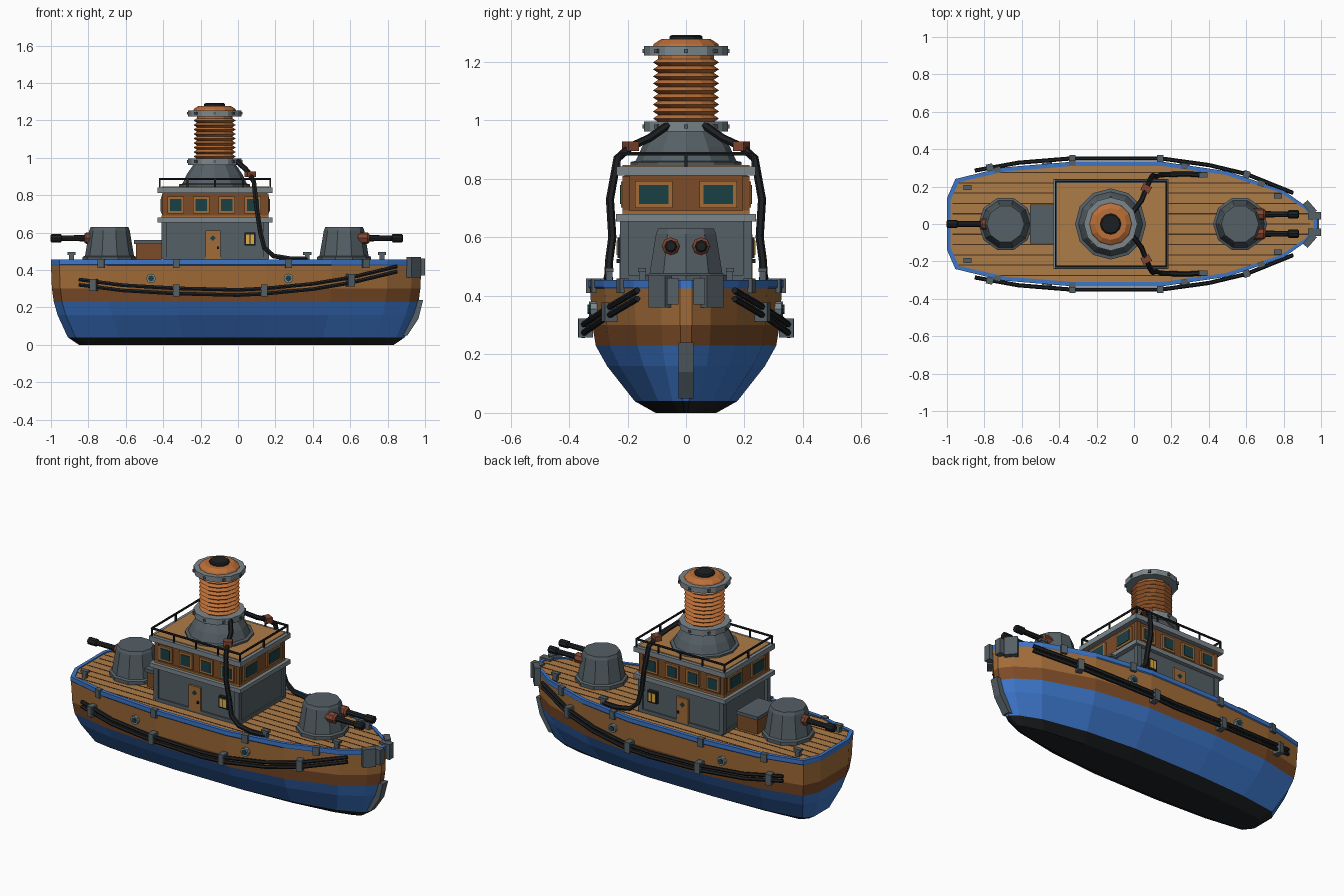
import bpy, bmesh, math
from mathutils import Matrix, Vector

if "Cube" in bpy.data.objects:
    bpy.data.objects.remove(bpy.data.objects["Cube"])

def mat(name, r, g, b):
    m = bpy.data.materials.new(name)
    m.diffuse_color = (r, g, b, 1)
    m.use_nodes = True
    m.node_tree.nodes["Principled BSDF"].inputs["Base Color"].default_value = m.diffuse_color
    return m

BLUE = mat("blue_paint", .045, .18, .58)
BLACK = mat("black", .012, .014, .016)
WOOD = mat("hull_wood", .36, .15, .04)
DARKWOOD = mat("dark_wood", .2, .07, .02)
DECK = mat("deck_wood", .42, .2, .065)
SEAM = mat("seam", .06, .03, .012)
GREY = mat("steel", .09, .115, .13)
LIGHT = mat("light_steel", .2, .24, .26)
COPPER = mat("copper", .5, .16, .04)
RUST = mat("rust", .22, .06, .03)
GLASS = mat("glass", .01, .05, .06)
LAMP = mat("lamp_yellow", .75, .42, .06)

def finish(name, bm, m):
    bmesh.ops.recalc_face_normals(bm, faces=bm.faces)
    me = bpy.data.meshes.new(name)
    bm.to_mesh(me)
    bm.free()
    me.materials.append(m)
    ob = bpy.data.objects.new(name, me)
    bpy.context.collection.objects.link(ob)
    return ob

def loft(name, rings, m, mtx=Matrix(), bottom=True, top=True):
    bm = bmesh.new()
    vs = [[bm.verts.new(mtx @ Vector(p)) for p in r] for r in rings]
    n = len(vs[0])
    for a, b in zip(vs, vs[1:]):
        for i in range(n):
            bm.faces.new((a[i], a[(i + 1) % n], b[(i + 1) % n], b[i]))
    if bottom:
        bm.faces.new(vs[0][::-1])
    if top:
        bm.faces.new(vs[-1])
    return finish(name, bm, m)

def box(name, x, y, z, m, rz=0):
    """Box from (min, max) ranges, turned about its own centre."""
    c = Vector([(a + b) / 2 for a, b in (x, y, z)])
    s = [b - a for a, b in (x, y, z)]
    bm = bmesh.new()
    bmesh.ops.create_cube(bm, size=1, matrix=Matrix.Translation(c) @ Matrix.Rotation(rz, 4, 'Z') @ Matrix.Diagonal((*s, 1)))
    return finish(name, bm, m)

def cbox(name, c, s, m, rz=0):
    return box(name, *[(a - b / 2, a + b / 2) for a, b in zip(c, s)], m, rz)

def lathe(name, profile, m, loc=(0, 0, 0), n=12, axis='Z'):
    rot = {'Z': Matrix(), 'X': Matrix.Rotation(math.pi / 2, 4, 'Y'), '-X': Matrix.Rotation(-math.pi / 2, 4, 'Y'),
           'Y': Matrix.Rotation(-math.pi / 2, 4, 'X')}[axis]
    rings = [[(r * math.cos(2 * math.pi * i / n), r * math.sin(2 * math.pi * i / n), z) for i in range(n)] for r, z in profile]
    return loft(name, rings, m, Matrix.Translation(loc) @ rot)

def tube(name, pts, r, m, closed=False):
    cu = bpy.data.curves.new(name, 'CURVE')
    cu.dimensions = '3D'
    cu.bevel_depth, cu.bevel_resolution, cu.use_fill_caps = r, 1, True
    sp = cu.splines.new('POLY')
    sp.points.add(len(pts) - 1)
    for p, q in zip(sp.points, pts):
        p.co = (*q, 1)
    sp.use_cyclic_u = closed
    cu.materials.append(m)
    ob = bpy.data.objects.new(name, cu)
    bpy.context.collection.objects.link(ob)
    bpy.ops.object.select_all(action='DESELECT')
    ob.select_set(True)
    bpy.context.view_layer.objects.active = ob
    bpy.ops.object.convert(target='MESH')
    for p in ob.data.polygons:
        p.use_smooth = False

# hull: one plan outline, scaled at each level
HALF = [(-1, .135), (-.955, .235), (-.7, .295), (-.33, .325), (.15, .325), (.5, .275), (.8, .175), (.93, .085), (.98, .02)]
PLAN = HALF + [(x, -y) for x, y in reversed(HALF)]

def width(x):
    for (x0, y0), (x1, y1) in zip(HALF, HALF[1:]):
        if x <= x1:
            return y0 + (y1 - y0) * (x - x0) / (x1 - x0)
    return .02

def slope(x):
    return math.atan2(width(x + .01) - width(x - .01), .02)

def ring(sx, sy, z):
    return [(x * sx, y * sy, z) for x, y in PLAN]

L = [ring(.85, .32, 0), ring(.91, .54, .04), ring(.965, .83, .16), ring(.985, .95, .23), ring(.995, .985, .3), ring(1, 1.01, .425)]
loft("hull_bottom", L[0:2], BLACK, top=False)
loft("hull_lower", L[1:4], BLUE, bottom=False, top=False)
loft("hull_strake", L[3:5], DARKWOOD, bottom=False, top=False)
loft("hull_side", L[4:6], WOOD, bottom=False, top=False)
loft("gunwale", [ring(1, 1.01, .425), ring(1, 1.025, .43), ring(1, 1.025, .455), ring(.98, .955, .455), ring(.98, .955, .445)], BLUE, bottom=False, top=False)
loft("deck", [ring(.985, .965, .44), ring(.985, .965, .449)], DECK)
for k in range(-5, 6):
    y = k * .055 + .0001
    xs = [i / 100 for i in range(-97, 95) if width(i / 100) * .95 > abs(y)]
    box("deck_seam", (xs[0], xs[-1]), (y - .003, y + .003), (.446, .4505), SEAM)

# bow fittings
loft("stem", [[(.87, y, .05), (.905, y, .05), (.965, y, .14), (.99, y, .24), (.94, y, .24)] for y in (-.025, .025)], GREY)
for s in (-1, 1):
    cbox("bow_plate", (.94, s * .088, .415), (.075, .035, .11), GREY, -s * .85)
    box("bow_guard", (.93, 1), (s * .045 - .02, s * .045 + .02), (.37, .462), GREY)

# side fittings on both sides
SAG = [(-.85, .335), (-.62, .305), (-.33, .288), (0, .28), (.14, .287), (.4, .312), (.6, .345), (.85, .405)]
for s in (-1, 1):
    for dz in (-.014, .014):
        tube("fender_cable", [(x, s * (width(x) + .026), z + dz) for x, z in SAG], .011, BLACK)
    for x, z in ((-.77, .32), (-.33, .29), (.14, .29), (.6, .345)):
        cbox("cable_clamp", (x, s * (width(x) + .018), z), (.035, .05, .065), GREY, s * slope(x))
    for x in (-.73, -.33, .27, .68):
        cbox("gunwale_bracket", (x, s * (width(x) + .002), .435), (.036, .03, .05), GREY, s * slope(x))
    for x in (-.465, .27):
        for nm, r, d, m in (("porthole_rim", .026, .018, LIGHT), ("porthole_glass", .016, .022, GLASS)):
            lathe(nm, [(r, -d), (r, d)], m, (x, s * width(x), .355), 8, 'Y')
    for x, y in ((-.89, .195), (.37, .262), (.77, .15)):
        cbox("bollard_post", (x, s * y, .465), (.026, .022, .04), GREY)
        cbox("bollard_head", (x, s * y, .488), (.045, .028, .014), GREY)

# gun turrets
def turret(x, d, barrels):
    lathe("turret_base", [(.145, .445), (.145, .47), (.132, .476)], GREY, (x, 0, 0), 10)
    lathe("turret", [(.132, .47), (.108, .612), (.1, .63)], GREY, (x, 0, 0), 10)
    for y in barrels:
        ax = 'X' if d > 0 else '-X'
        lathe("gun_collar", [(.031, .07), (.031, .125), (.022, .135)], RUST, (x, y, .57), 8, ax)
        lathe("gun_barrel", [(.017, .1), (.015, .255), (.022, .26), (.022, .31), (.016, .315)], BLACK, (x, y, .57), 8, ax)

turret(.567, 1, (-.052, .052))
turret(-.687, -1, (0,))

# deck locker
box("locker", (-.545, -.41), (-.095, .095), (.445, .54), DARKWOOD)
box("locker_lid", (-.555, -.41), (-.105, .105), (.54, .56), GREY)

# deckhouse
box("deckhouse", (-.39, .155), (-.215, .215), (.445, .66), GREY)
box("deckhouse_skirt", (-.398, .163), (-.223, .223), (.445, .47), GREY)
box("deckhouse_band", (-.43, .185), (-.24, .24), (.655, .68), LIGHT)
box("wheelhouse", (-.4, .155), (-.21, .21), (.68, .815), DARKWOOD)
box("wheelhouse_sill", (-.408, .163), (-.218, .218), (.68, .692), WOOD)
for x in (-.395, .15):
    for s in (-1, 1):
        cbox("house_corner", (x, s * .21, .56), (.03, .03, .2), GREY)
        cbox("wheelhouse_corner", (x, s * .205, .745), (.025, .025, .13), DARKWOOD)
box("roof", (-.43, .185), (-.238, .238), (.812, .842), LIGHT)
box("roof_planking", (-.41, .165), (-.218, .218), (.84, .847), DECK)

# windows, doors and lamps
for s in (-1, 1):
    for x in (-.333, -.197, -.06, .08):
        cbox("window_frame", (x, s * .21, .747), (.088, .024, .09), WOOD)
        cbox("window_glass", (x, s * .214, .747), (.062, .022, .064), GLASS)
    cbox("door", (-.134, s * .217, .535), (.08, .02, .15), WOOD)
    lathe("door_light", [(.015, -.014), (.015, .014)], GLASS, (-.134, s * .217, .57), 4, 'Y')
    cbox("door_handle", (-.107, s * .23, .52), (.01, .014, .014), BLACK)
    cbox("lamp_frame", (.064, s * .22, .565), (.06, .03, .07), BLACK)
    for dx in (-.012, .012):
        cbox("lamp_pane", (.064 + dx, s * .224, .565), (.018, .028, .05), LAMP)
    for x in (-.4, .155):
        cbox("end_window_frame", (x, s * .11, .747), (.024, .128, .092), WOOD)
        cbox("end_window_glass", (x + math.copysign(.004, x), s * .11, .747), (.022, .1, .066), GLASS)

# roof railing
X0, X1, Y1 = -.418, .173, .228
tube("roof_rail", [(X0, -Y1, .887), (X1, -Y1, .887), (X1, Y1, .887), (X0, Y1, .887)], .007, BLACK, True)
for s in (-1, 1):
    for i in range(5):
        cbox("rail_post", (X0 + (X1 - X0) * i / 4, s * Y1, .863), (.009, .009, .046), BLACK)
for x in (X0, X1):
    cbox("rail_post", (x, 0, .863), (.009, .009, .046), BLACK)

# funnel
F = (-.125, 0, 0)
lathe("funnel_base", [(.19, .84), (.19, .858), (.172, .862), (.15, .91), (.112, .965)], GREY, F)
lathe("funnel_lower_collar", [(.143, .962), (.143, .997)], LIGHT, F)
P = .024
lathe("funnel_bellows", [q for i in range(9) for q in ((.095, .995 + i * P), (.113, .995 + (i + .5) * P))] + [(.095, .995 + 9 * P), (.095, 1.225)], COPPER, F)
lathe("funnel_upper_collar", [(.143, 1.222), (.143, 1.254)], LIGHT, F)
lathe("funnel_cap", [(.115, 1.25), (.11, 1.262), (.085, 1.278)], COPPER, F)
lathe("funnel_mouth", [(.056, 1.27), (.056, 1.287), (.048, 1.293)], BLACK, F)
for i in range(8):
    a = i * math.pi / 4
    for z in (.98, 1.238):
        cbox("collar_bolt", (F[0] + .141 * math.cos(a), .141 * math.sin(a), z), (.014, .014, .014), GREY, a)

# hoses from funnel to deck
for s in (-1, 1):
    tube("hose", [(x, s * y, z) for x, y, z in ((-.01, .06, .985), (.04, .125, .94), (.065, .19, .91), (.085, .235, .87), (.1, .26, .73),
         (.12, .252, .6), (.14, .263, .52), (.19, .265, .475), (.28, .268, .46), (.37, .262, .46))], .014, BLACK)
    cbox("hose_joint", (.065, s * .19, .912), (.04, .05, .032), RUST, s * 1.1)
